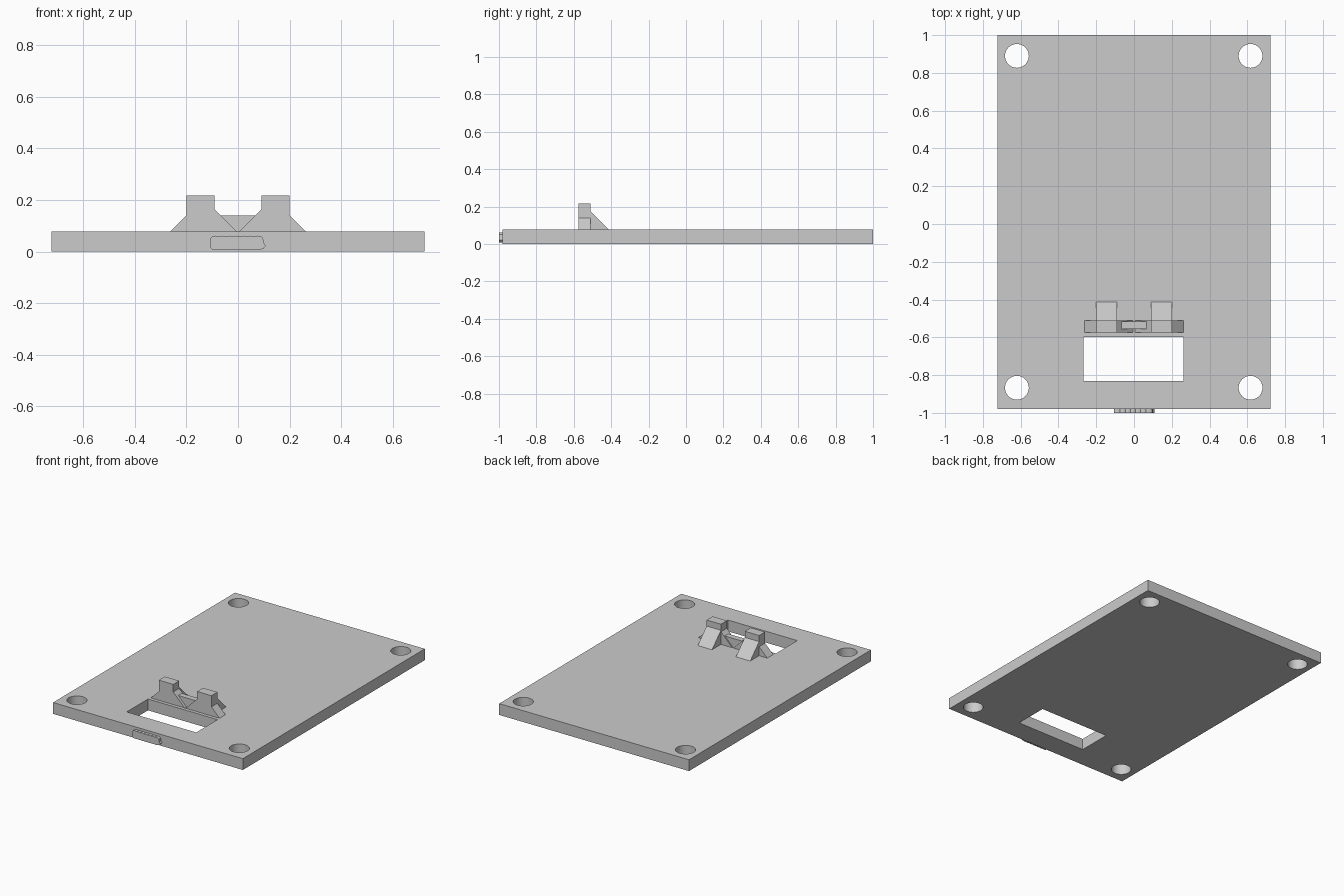
import bpy
import bmesh
import math
from mathutils import Vector

if "Cube" in bpy.data.objects:
    bpy.data.objects.remove(bpy.data.objects["Cube"], do_unlink=True)

GREY = (0.6, 0.6, 0.6, 1.0)
grey = bpy.data.materials.new("light_grey")
grey.use_nodes = True
grey.diffuse_color = GREY
grey.node_tree.nodes["Principled BSDF"].inputs["Base Color"].default_value = GREY

TOP = 0.078                  # upper face of the plate
FRONT, BACK = -0.575, -0.51  # depth of the clip posts


def extrude(name, profile, axis, start, end):
    """Solid from a flat profile; axis X takes (y, z), Y takes (x, z), Z takes (x, y)."""
    def place(a, b, c):
        return {"X": (c, a, b), "Y": (a, c, b), "Z": (a, b, c)}[axis]
    bm = bmesh.new()
    face = bm.faces.new([bm.verts.new(place(a, b, start)) for a, b in profile])
    side = bmesh.ops.extrude_face_region(bm, geom=[face])["geom"]
    moved = [v for v in side if isinstance(v, bmesh.types.BMVert)]
    bmesh.ops.translate(bm, verts=moved, vec=Vector(place(0, 0, end - start)))
    bmesh.ops.recalc_face_normals(bm, faces=bm.faces)
    mesh = bpy.data.meshes.new(name)
    bm.to_mesh(mesh)
    bm.free()
    mesh.materials.append(grey)
    obj = bpy.data.objects.new(name, mesh)
    bpy.context.collection.objects.link(obj)
    return obj


def rect(a0, b0, a1, b1):
    return [(a0, b0), (a1, b0), (a1, b1), (a0, b1)]


def circle(x, y, radius, count=48):
    steps = [math.tau * i / count for i in range(count)]
    return [(x + radius * math.cos(t), y + radius * math.sin(t)) for t in steps]


# Base plate with a window and four corner holes
plate = extrude("base_plate", rect(-0.723, -0.98, 0.723, 1.0), "Z", 0, TOP)
cutters = [extrude("window_cutter", rect(-0.267, -0.83, 0.263, -0.598), "Z", -0.1, 0.2)]
for x in (-0.62, 0.617):
    for y in (-0.867, 0.89):
        cutters.append(extrude("hole_cutter", circle(x, y, 0.063), "Z", -0.1, 0.2))
bpy.context.view_layer.objects.active = plate
for cutter in cutters:
    cutter.hide_render = True
    mod = plate.modifiers.new("cut", "BOOLEAN")
    mod.operation = "DIFFERENCE"
    mod.solver = "EXACT"
    mod.object = cutter
    bpy.ops.object.modifier_apply(modifier=mod.name)
    bpy.data.objects.remove(cutter, do_unlink=True)

# Pair of clip posts: flared sideways, with a sloping brace behind
for side, sign in (("right", -1), ("left", 1)):
    outline = [(0.004, TOP), (0.262, TOP), (0.2, 0.14), (0.2, 0.217),
               (0.091, 0.217), (0.091, 0.165)]
    extrude(side + "_post", [(sign * x, z) for x, z in outline], "Y", FRONT, BACK)
    brace = [(BACK, TOP), (-0.413, TOP), (BACK, 0.175)]
    extrude(side + "_brace", brace, "X", sign * 0.091, sign * 0.2)

# Low bar between the posts
extrude("centre_bar", rect(-0.072, TOP, 0.068, 0.14), "Y", -0.556, -0.517)

# Plain scalloped plaque on the front edge, pointed at its left end
edge = [(-0.1 + 0.19 * i / 28, 0.0035 * abs(math.sin(math.pi * i / 4))) for i in range(29)]
lower = [(x, 0.009 - 0.5 * d) for x, d in edge]
upper = [(x, 0.058 + d) for x, d in reversed(edge)]
tip = [(0.099, 0.012), (0.108, 0.022), (0.1, 0.033), (0.097, 0.052)]
extrude("front_plaque", lower + tip + upper + [(-0.106, 0.052), (-0.106, 0.014)],
        "Y", -1.0, -0.98)

# Smooth hole walls, crisp edges elsewhere
bpy.ops.object.select_all(action="DESELECT")
plate.select_set(True)
bpy.context.view_layer.objects.active = plate
bpy.ops.object.shade_smooth_by_angle(angle=math.radians(30))
